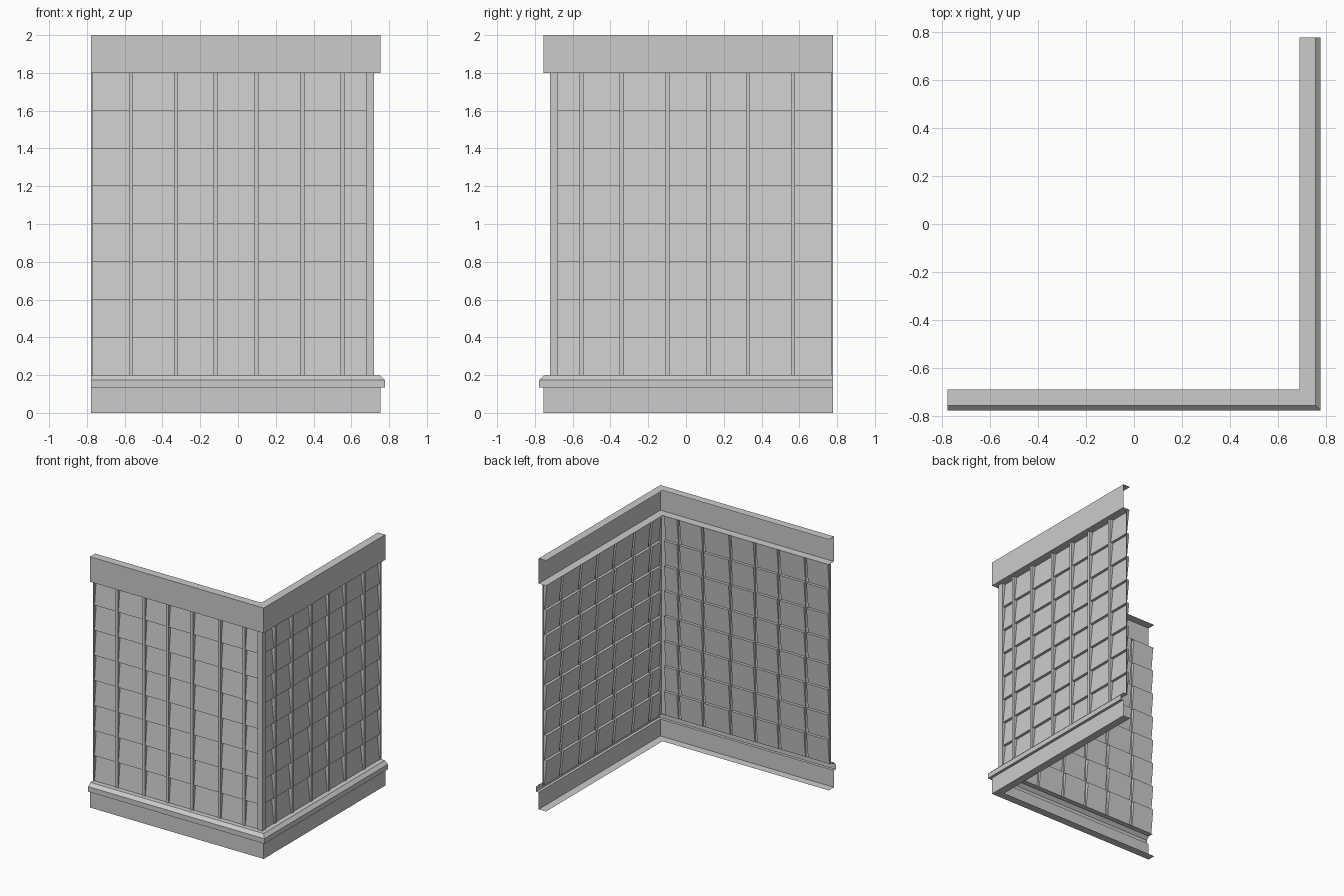
import bpy
import bmesh

if "Cube" in bpy.data.objects:
    bpy.data.objects.remove(bpy.data.objects["Cube"], do_unlink=True)

END = 0.777                      # free end of each wing
POST = 0.72                      # outer plane of the posts
TILE_IN, TILE_OUT = 0.69, 0.712  # tile top and bottom planes
LOW, HIGH, ROWS = 0.2, 1.8, 8
STEP = (HIGH - LOW) / ROWS

grey = bpy.data.materials.new("light grey")
grey.use_nodes = True
colour = (0.6, 0.6, 0.6, 1)
grey.diffuse_color = colour
grey.node_tree.nodes["Principled BSDF"].inputs["Base Color"].default_value = colour


def make(name, faces):
    """Sheet object from faces of the front wing, mirrored onto the right wing.
    Points are (distance along wing, outward offset, height)."""
    bm = bmesh.new()
    for pts in faces:
        front = [(s, -d, z) for s, d, z in pts]
        bm.faces.new([bm.verts.new(p) for p in front])
        bm.faces.new([bm.verts.new((-y, -x, z)) for x, y, z in reversed(front)])
    bmesh.ops.remove_doubles(bm, verts=bm.verts[:], dist=0.0001)
    mesh = bpy.data.meshes.new(name)
    bm.to_mesh(mesh)
    bm.free()
    mesh.materials.append(grey)
    bpy.context.collection.objects.link(bpy.data.objects.new(name, mesh))


def strip(profile, start, stop=None):
    """Sweep a profile of (offset, height); without a stop it mitres at the corner."""
    return [[(start, d0, z0), (d0 if stop is None else stop, d0, z0),
             (d1 if stop is None else stop, d1, z1), (start, d1, z1)]
            for (d0, z0), (d1, z1) in zip(profile, profile[1:])]


# Folded sheet bands that run around the corner
make("skirting", strip([(0.69, 0), (0.755, 0), (0.755, 0.135)], -END))
make("base_trim", strip([(0.755, 0.135), (0.777, 0.135), (0.777, 0.175),
                         (0.752, LOW), (TILE_OUT, LOW)], -END))
make("top_band", strip([(TILE_IN, HIGH), (0.755, HIGH), (0.755, 2), (0.69, 2)], -END))

# Posts: (start, stop) along the wing, ending with the corner post
centres = [-0.567, -0.329, -0.12, 0.098, 0.34, 0.553]
posts = [(-END, -0.767)] + [(c - 0.011, c + 0.011) for c in centres] + [(0.677, POST)]

# Stepped tiles between neighbouring posts
steps = []
for row in range(ROWS):
    z = LOW + row * STEP
    steps += [(TILE_OUT, z), (TILE_IN, z + STEP)]
tiles = []
for (_, a), (b, _) in zip(posts, posts[1:]):
    tiles += strip(steps, a, b)
make("wall_tiles", tiles)

# Post fronts and the side returns that meet the tiles
ribs = []
for a, b in posts:
    ribs += strip([(POST, LOW), (POST, HIGH)], a, b)
    for side in (a, b):
        if side in (-END, POST):
            continue
        for row in range(ROWS):
            z = LOW + row * STEP
            quad = [(side, POST, z), (side, TILE_OUT, z),
                    (side, TILE_IN, z + STEP), (side, POST, z + STEP)]
            ribs.append(quad if side == b else quad[::-1])
make("wall_posts", ribs)
